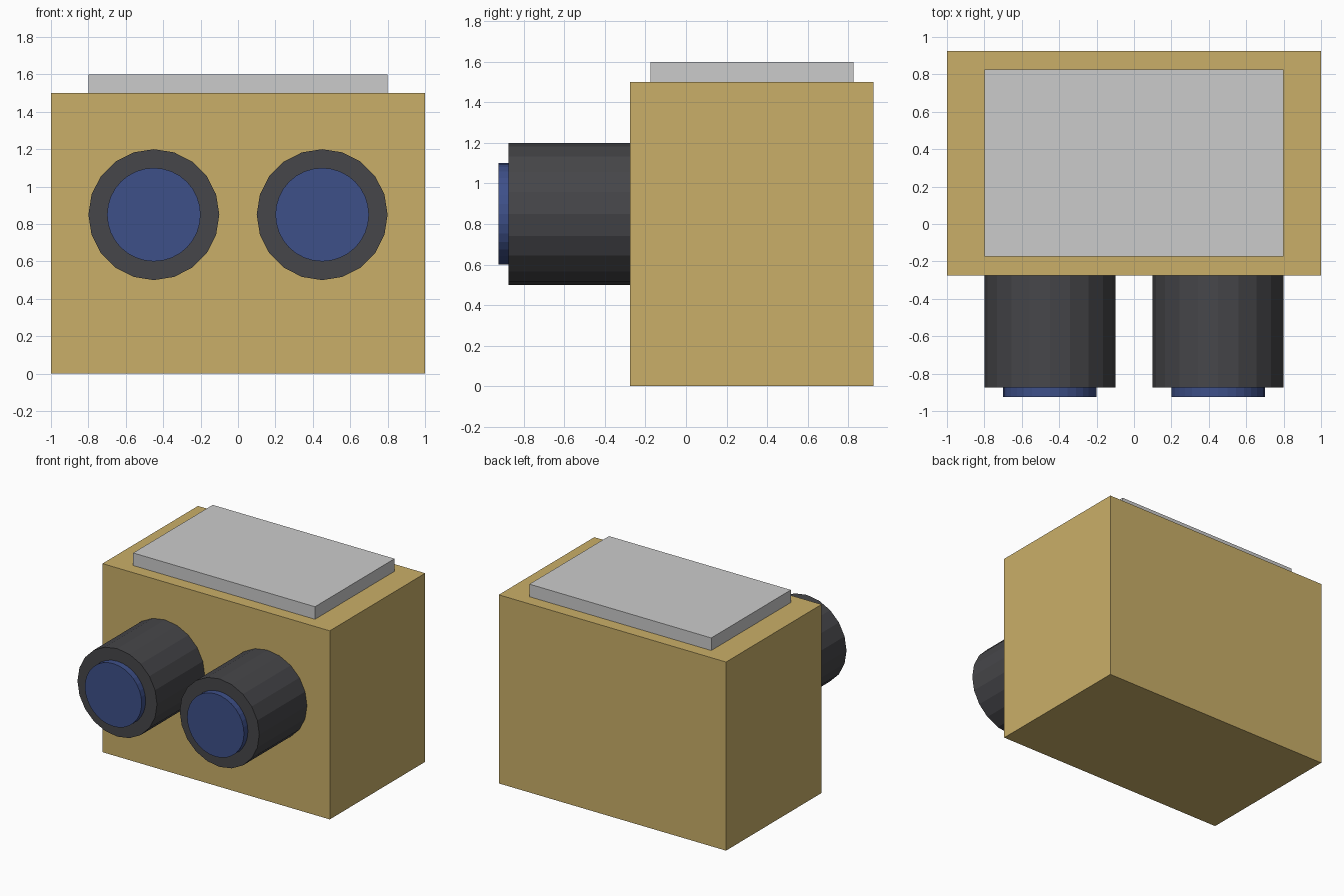
import bpy
import math

if "Cube" in bpy.data.objects:
    bpy.data.objects.remove(bpy.data.objects["Cube"], do_unlink=True)


def material(name, rgb):
    mat = bpy.data.materials.new(name)
    mat.use_nodes = True
    mat.diffuse_color = (*rgb, 1)
    mat.node_tree.nodes["Principled BSDF"].inputs["Base Color"].default_value = (*rgb, 1)
    return mat


tan = material("tan", (0.59, 0.43, 0.14))
grey = material("light grey", (0.6, 0.6, 0.6))
charcoal = material("charcoal", (0.061, 0.061, 0.067))
blue = material("lens blue", (0.048, 0.08, 0.25))


def finish(name, mat):
    obj = bpy.context.object
    obj.name = obj.data.name = name
    obj.data.materials.append(mat)


def box(name, mat, size, center):
    bpy.ops.mesh.primitive_cube_add(size=1, location=center)
    bpy.context.object.scale = size
    bpy.ops.object.transform_apply(location=False, rotation=False, scale=True)
    finish(name, mat)


def tube(name, mat, sides, radius, x, y_front, y_back):
    bpy.ops.mesh.primitive_cylinder_add(
        vertices=sides, radius=radius, depth=y_back - y_front,
        location=(x, (y_front + y_back) / 2, 0.85),
        rotation=(math.pi / 2, 0, 0))
    finish(name, mat)


# Body and raised top plate
box("body", tan, (2, 1.2, 1.5), (0, 0.325, 0.75))
box("top_plate", grey, (1.6, 1, 0.1), (0, 0.325, 1.55))

# Paired barrels with lenses
for side, x in (("left", 0.45), ("right", -0.45)):
    tube(side + "_barrel", charcoal, 20, 0.35, x, -0.875, -0.275)
    tube(side + "_lens", blue, 32, 0.25, x, -0.925, -0.875)
